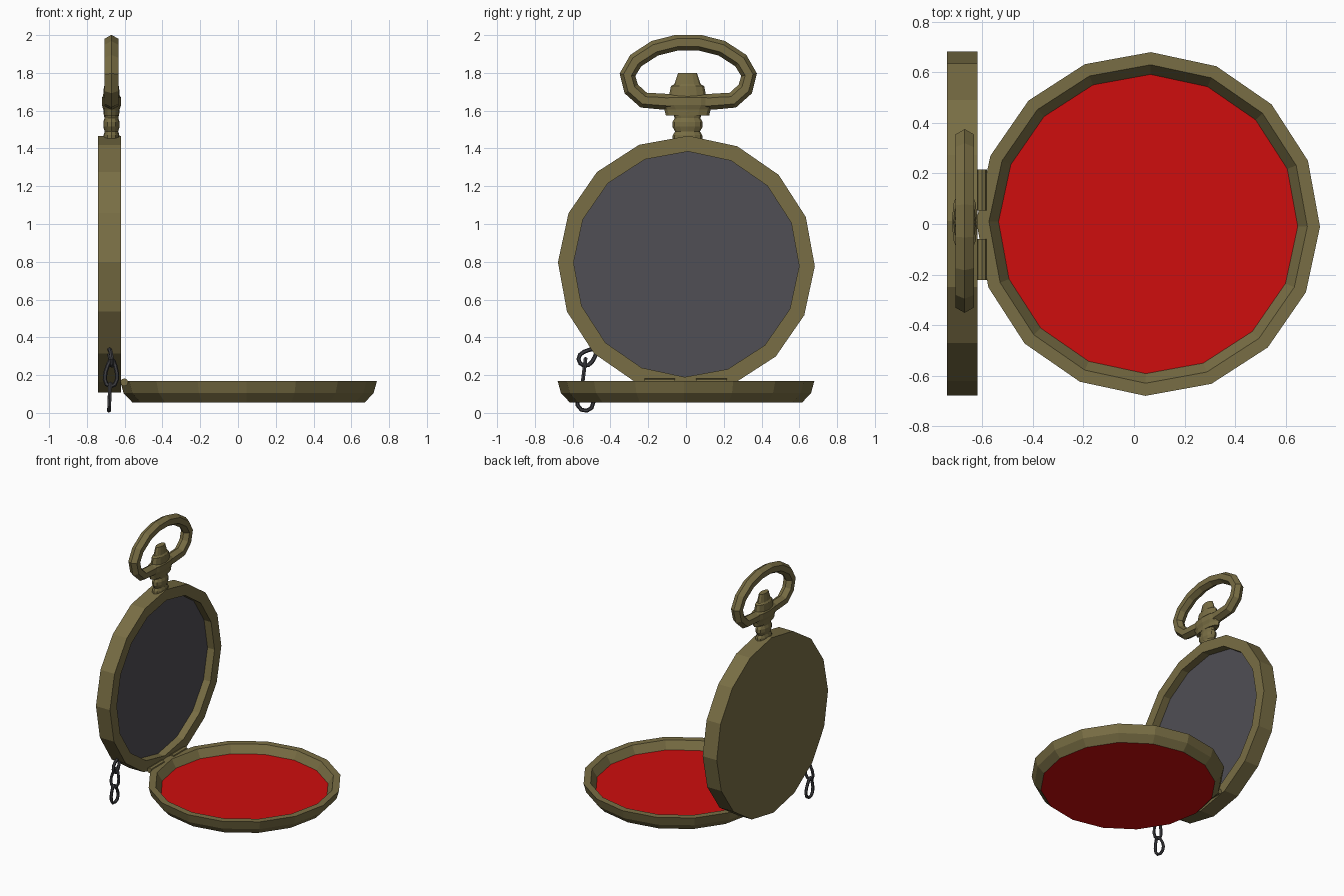
import bpy, bmesh, math
from mathutils import Matrix, Vector

old = bpy.data.objects.get("Cube")
if old:
    bpy.data.objects.remove(old, do_unlink=True)


def material(name, rgb):
    m = bpy.data.materials.new(name)
    m.use_nodes = True
    m.diffuse_color = (*rgb, 1)
    m.node_tree.nodes["Principled BSDF"].inputs["Base Color"].default_value = (*rgb, 1)
    return m


BRASS = material("aged brass", (0.19, 0.155, 0.058))
RED = material("red lining", (0.62, 0.004, 0.004))
GREY = material("dark grey dial", (0.08, 0.077, 0.089))
STEEL = material("dark steel", (0.05, 0.05, 0.056))


def finish(name, bm, mats):
    bmesh.ops.recalc_face_normals(bm, faces=bm.faces[:])
    mesh = bpy.data.meshes.new(name)
    bm.to_mesh(mesh)
    bm.free()
    for m in mats:
        mesh.materials.append(m)
    ob = bpy.data.objects.new(name, mesh)
    bpy.context.collection.objects.link(ob)
    return ob


def bridge(bm, rings, closed=False):
    """Join rings of vertices with quads; return the face strips."""
    pairs = list(zip(rings, rings[1:])) + ([(rings[-1], rings[0])] if closed else [])
    strips = []
    for a, b in pairs:
        n = len(a)
        strips.append([bm.faces.new((a[i], a[(i + 1) % n], b[(i + 1) % n], b[i]))
                       for i in range(n)])
    return strips


def lathe(name, profile, sides, matrix, mats=(BRASS,), first_cap=0, last_cap=0, phase=0.0):
    bm = bmesh.new()
    rings = []
    for r, h in profile:
        angles = [phase + math.tau * i / sides for i in range(sides)]
        rings.append([bm.verts.new(matrix @ Vector((r * math.cos(a), r * math.sin(a), h)))
                      for a in angles])
    bridge(bm, rings)
    bm.faces.new(rings[0]).material_index = first_cap
    bm.faces.new(rings[-1]).material_index = last_cap
    return finish(name, bm, mats)


def sweep(name, path, binormal, radius, sides, mat, closed):
    """Tube with a polygonal section along a flat path."""
    bm = bmesh.new()
    rings = []
    count = len(path)
    for i, p in enumerate(path):
        before = path[i - 1] if closed or i else p
        after = path[(i + 1) % count] if closed or i < count - 1 else p
        normal = binormal.cross((after - before).normalized())
        ring = []
        for k in range(sides):
            a = math.tau * k / sides
            ring.append(bm.verts.new(p + radius * (normal * math.cos(a) + binormal * math.sin(a))))
        rings.append(ring)
    bridge(bm, rings, closed)
    if not closed:
        bm.faces.new(rings[0])
        bm.faces.new(rings[-1])
    return finish(name, bm, [mat])


SIDES = 16
TURN = math.radians(-0.9)
CASE_X = -0.67

# Upright case: a shallow dish opening towards +x with a grey dial
case_matrix = Matrix.Translation((-0.74, 0.002, 0.787)) @ Matrix.Rotation(math.pi / 2, 4, 'Y')
lathe("case_body", [(0.68, 0), (0.68, 0.12), (0.597, 0.12), (0.597, 0.06)],
      SIDES, case_matrix, (BRASS, GREY), last_cap=1, phase=TURN)

# Open lid: tapered dish with a red lining and red underside
lid_matrix = Matrix.Translation((0.056, 0, 0.055))
lathe("lid", [(0.615, 0), (0.662, 0.05), (0.68, 0.115), (0.63, 0.115), (0.592, 0.055)],
      SIDES, lid_matrix, (BRASS, RED), first_cap=1, last_cap=1, phase=TURN)

# Hinge barrels
for label, y in (("left", 0.135), ("right", -0.14)):
    m = Matrix.Translation((-0.602, y, 0.162)) @ Matrix.Rotation(math.pi / 2, 4, 'X')
    lathe("hinge_barrel_" + label, [(0.021, -0.081), (0.021, 0.081)], 8, m)


# Ribbed neck, crown and knob, flattened from front to back
def stem_part(name, profile, flatten):
    m = Matrix.Translation((CASE_X, 0.008, 0)) @ Matrix.Diagonal((flatten, 1, 1, 1))
    lathe(name, profile, 12, m)


stem_part("neck", [(0.08, 1.44), (0.078, 1.47), (0.066, 1.49), (0.08, 1.515),
                   (0.08, 1.54), (0.068, 1.56), (0.078, 1.59)], 0.54)
stem_part("crown", [(0.115, 1.575), (0.122, 1.605), (0.145, 1.63),
                    (0.145, 1.67), (0.1, 1.685)], 0.35)
stem_part("knob", [(0.1, 1.67), (0.088, 1.73), (0.07, 1.74), (0.05, 1.8)], 0.45)

# Bow: hexagonal tube, one half mirrored to the other
half = [(0.09, 1.645), (0.16, 1.65), (0.235, 1.655), (0.302, 1.715), (0.322, 1.79),
        (0.278, 1.865), (0.178, 1.93), (0.06, 1.96)]
outline = half + [(-y, z) for y, z in reversed(half)]
sweep("bow", [Vector((CASE_X, y + 0.012, z)) for y, z in outline],
      Vector((1, 0, 0)), 0.042, 6, BRASS, False)


# Chain: teardrop links, each turned against the next
def link(name, top, bottom, binormal, width):
    top, bottom = Vector(top), Vector(bottom)
    along = (bottom - top) / 2
    binormal = Vector(binormal)
    across = binormal.cross(along).normalized()
    binormal = along.cross(across).normalized()
    centre = (top + bottom) / 2
    path = []
    for i in range(12):
        a = math.tau * i / 12
        spread = width * math.sin(a) * (0.8 + 0.35 * math.cos(a))
        path.append(centre + along * math.cos(a) + across * spread)
    sweep(name, path, binormal, 0.011, 6, STEEL, True)


link("chain_link_upper", (-0.683, -0.475, 0.335), (-0.667, -0.56, 0.262), (1, 0, 0), 0.042)
link("chain_link_middle", (-0.668, -0.532, 0.285), (-0.675, -0.55, 0.14), (0, 1, 0), 0.038)
link("chain_link_lower", (-0.677, -0.552, 0.155), (-0.683, -0.525, 0.012), (1, 0, 0), 0.05)
